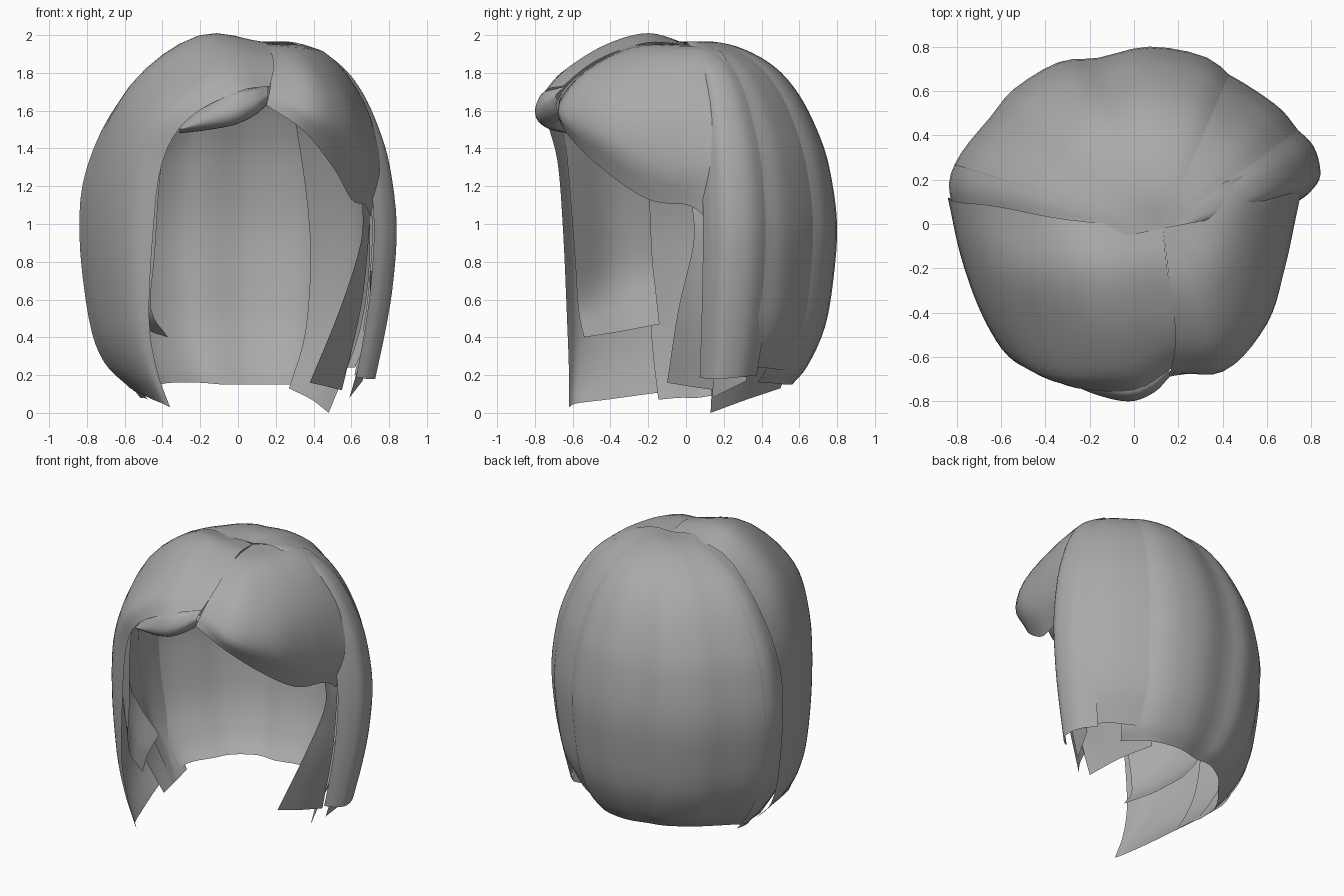
import bpy, bmesh
from mathutils import Vector

hair = bpy.data.materials.new("ash_grey")
hair.diffuse_color = (0.4, 0.4, 0.4, 1)
CROWN = (0.13, -0.02, 1.95)
UNDER = (0.13, -0.02, 1.92)


def spline(pts, n):
    """Smooth curve through the points, n steps per span."""
    p = [Vector(q) for q in pts]
    p = [2 * p[0] - p[1]] + p + [2 * p[-1] - p[-2]]
    out = []
    for i in range(1, len(p) - 2):
        a, b, c, d = p[i - 1:i + 3]
        for k in range(n):
            t = k / n
            out.append(0.5 * (2 * b + (c - a) * t + (2 * a - 5 * b + 4 * c - d) * t * t
                              + (3 * b - a - 3 * c + d) * t ** 3))
    return out + [p[-2]]


def sheet(name, strands, n=4, m=5):
    """Loft a smooth sheet across strands that run from top to tip."""
    cols = [spline(s, n) for s in strands]
    rows = [spline(r, m) for r in zip(*cols)]
    bm = bmesh.new()
    grid = [[bm.verts.new(v) for v in r] for r in rows]
    for a, b in zip(grid, grid[1:]):
        for i in range(len(a) - 1):
            bm.faces.new((a[i], b[i], b[i + 1], a[i + 1]))
    bmesh.ops.remove_doubles(bm, verts=bm.verts, dist=0.0008)
    bm.normal_update()
    mid = Vector((0, 0, 0.9))
    if sum(f.normal.dot(f.calc_center_median() - mid) * f.calc_area() for f in bm.faces) < 0:
        bmesh.ops.reverse_faces(bm, faces=bm.faces)
    for f in bm.faces:
        f.smooth = True
    me = bpy.data.meshes.new(name)
    bm.to_mesh(me)
    bm.free()
    me.materials.append(hair)
    ob = bpy.data.objects.new(name, me)
    bpy.context.collection.objects.link(ob)


# Shared fall of the hair: share of the reach from the crown, and height
FALL = [(0, 1.955), (0.2, 1.965), (0.4, 1.925), (0.6, 1.83), (0.75, 1.69), (0.87, 1.5),
        (0.95, 1.3), (1, 1.0), (0.975, 0.7), (0.92, 0.45)]


def fall(x, y, *tips):
    """Strand from the crown that is widest at x, y, ending in (share, height) tips."""
    return [(CROWN[0] + f * (x - CROWN[0]), CROWN[1] + f * (y - CROWN[1]), z)
            for f, z in FALL + list(tips)]


# Back of the bob, curling in at the bottom
sheet("back_hair", [fall(x, y, (0.81, 0.25), (0.71, z)) for x, y, z in [
    (-0.80, 0.02, 0.11), (-0.835, 0.18, 0.12), (-0.78, 0.32, 0.14), (-0.65, 0.48, 0.15),
    (-0.54, 0.61, 0.16), (-0.34, 0.73, 0.16), (-0.16, 0.75, 0.15), (0.07, 0.80, 0.15),
    (0.33, 0.75, 0.15), (0.48, 0.62, 0.16), (0.55, 0.54, 0.16)]], m=3)

# Back right and right side panels
sheet("back_right_panel", [fall(x, y, (0.79, z)) for x, y, z in [
    (0.40, 0.69, 0.23), (0.52, 0.62, 0.23), (0.66, 0.52, 0.24), (0.75, 0.41, 0.24)]])
sheet("right_side_panel", [fall(x, y, (0.84, z)) for x, y, z in [
    (0.72, 0.09, 0.19), (0.79, 0.14, 0.18), (0.84, 0.22, 0.18), (0.81, 0.35, 0.19),
    (0.71, 0.45, 0.20)]])

# Left side with the swept front, running from the parting to the tips
sheet("left_side_panel", [
    [CROWN, (-0.30, 0.02, 1.93), (-0.62, 0.08, 1.66), (-0.80, 0.10, 1.30),
     (-0.84, 0.12, 0.95), (-0.79, 0.10, 0.50), (-0.71, 0.08, 0.27), (-0.57, 0.05, 0.13)],
    [(0.15, -0.20, 1.96), (-0.20, -0.20, 2.00), (-0.55, -0.20, 1.75), (-0.73, -0.17, 1.35),
     (-0.78, -0.15, 0.95), (-0.74, -0.15, 0.50), (-0.65, -0.17, 0.26), (-0.51, -0.20, 0.10)],
    [(0.18, -0.40, 1.90), (-0.15, -0.43, 1.94), (-0.48, -0.46, 1.68), (-0.64, -0.43, 1.35),
     (-0.69, -0.40, 0.95), (-0.65, -0.40, 0.50), (-0.57, -0.41, 0.25), (-0.45, -0.42, 0.07)],
    [(0.19, -0.53, 1.83), (-0.08, -0.65, 1.81), (-0.37, -0.68, 1.62), (-0.53, -0.62, 1.35),
     (-0.58, -0.58, 0.95), (-0.56, -0.56, 0.50), (-0.49, -0.57, 0.24), (-0.40, -0.58, 0.05)],
    [(0.17, -0.65, 1.73), (0.00, -0.75, 1.70), (-0.26, -0.74, 1.56), (-0.40, -0.68, 1.33),
     (-0.45, -0.65, 0.95), (-0.47, -0.63, 0.50), (-0.43, -0.62, 0.23), (-0.36, -0.62, 0.03)]])

# Rolled lip under the front
sheet("fringe_roll", [
    [(x, y + 0.05, top), (x, y, top - 0.02), (x, y - 0.03, low + 0.4 * (top - low)),
     (x, y, low + 0.01), (x, y + 0.08, low), (x, y + 0.12, (top + low) / 2)]
    for x, y, low, top in [(-0.31, -0.68, 1.48, 1.53), (-0.17, -0.74, 1.50, 1.63),
                           (-0.02, -0.77, 1.53, 1.70), (0.09, -0.73, 1.58, 1.72),
                           (0.16, -0.66, 1.64, 1.73)]])

# Right fringe sweeping from the parting round to the side
sheet("right_fringe", [
    [CROWN, (0.16, -0.27, 1.945), (0.18, -0.50, 1.84), (0.17, -0.64, 1.72), (0.15, -0.69, 1.63)],
    [CROWN, (0.28, -0.27, 1.935), (0.38, -0.53, 1.79), (0.41, -0.66, 1.60), (0.35, -0.64, 1.49)],
    [CROWN, (0.36, -0.20, 1.93), (0.54, -0.40, 1.71), (0.60, -0.45, 1.48), (0.51, -0.44, 1.29)],
    [CROWN, (0.42, -0.08, 1.92), (0.63, -0.17, 1.66), (0.68, -0.20, 1.35), (0.60, -0.20, 1.13)],
    [CROWN, (0.45, 0.08, 1.915), (0.67, 0.07, 1.64), (0.73, 0.03, 1.32), (0.67, 0.01, 1.10)],
    [CROWN, (0.41, 0.19, 1.91), (0.66, 0.24, 1.65), (0.76, 0.17, 1.34), (0.70, 0.10, 1.04)]])

# Loose locks under the right side
sheet("right_front_lock", [
    [(0.66, 0.03, 1.12), (0.65, 0.04, 0.90), (0.54, -0.04, 0.55), (0.38, -0.10, 0.16)],
    [(0.67, 0.07, 1.12), (0.67, 0.08, 0.90), (0.60, 0.04, 0.55), (0.47, 0.02, 0.14)],
    [(0.70, 0.12, 1.12), (0.69, 0.12, 0.90), (0.65, 0.13, 0.55), (0.55, 0.16, 0.12)]])
sheet("right_inner_lock", [
    [UNDER, (0.46, 0.06, 1.83), (0.63, 0.11, 1.45), (0.70, 0.15, 0.95),
     (0.65, 0.15, 0.45), (0.48, 0.13, 0.00)],
    [UNDER, (0.41, 0.21, 1.83), (0.58, 0.35, 1.45), (0.63, 0.42, 0.95),
     (0.58, 0.38, 0.45), (0.39, 0.32, 0.07)],
    [UNDER, (0.23, 0.34, 1.83), (0.31, 0.57, 1.50), (0.38, 0.66, 0.95),
     (0.36, 0.61, 0.45), (0.27, 0.50, 0.13)]])
sheet("right_side_tip", [
    [(0.70, 0.15, 0.75), (0.69, 0.15, 0.45), (0.59, 0.14, 0.08)],
    [(0.72, 0.32, 0.75), (0.70, 0.32, 0.45), (0.66, 0.32, 0.17)]])

# Layers under the left side
sheet("left_inner_lock", [
    [(0.08, -0.55, 1.78), (-0.30, -0.66, 1.58), (-0.40, -0.63, 1.35), (-0.44, -0.59, 0.85),
     (-0.46, -0.57, 0.55), (-0.37, -0.54, 0.40)],
    [(0.08, -0.38, 1.86), (-0.40, -0.44, 1.68), (-0.58, -0.42, 1.35), (-0.63, -0.40, 0.85),
     (-0.58, -0.38, 0.60), (-0.46, -0.35, 0.43)],
    [(0.08, -0.20, 1.91), (-0.45, -0.22, 1.77), (-0.68, -0.20, 1.35), (-0.73, -0.18, 0.85),
     (-0.66, -0.16, 0.65), (-0.52, -0.14, 0.47)]])
sheet("left_under_panel", [fall(x, y, (0.83, 0.26), (tip, z)) for x, y, tip, z in [
    (-0.74, -0.20, 0.70, 0.07), (-0.79, -0.04, 0.68, 0.08), (-0.82, 0.10, 0.68, 0.08),
    (-0.81, 0.27, 0.70, 0.10)]])
